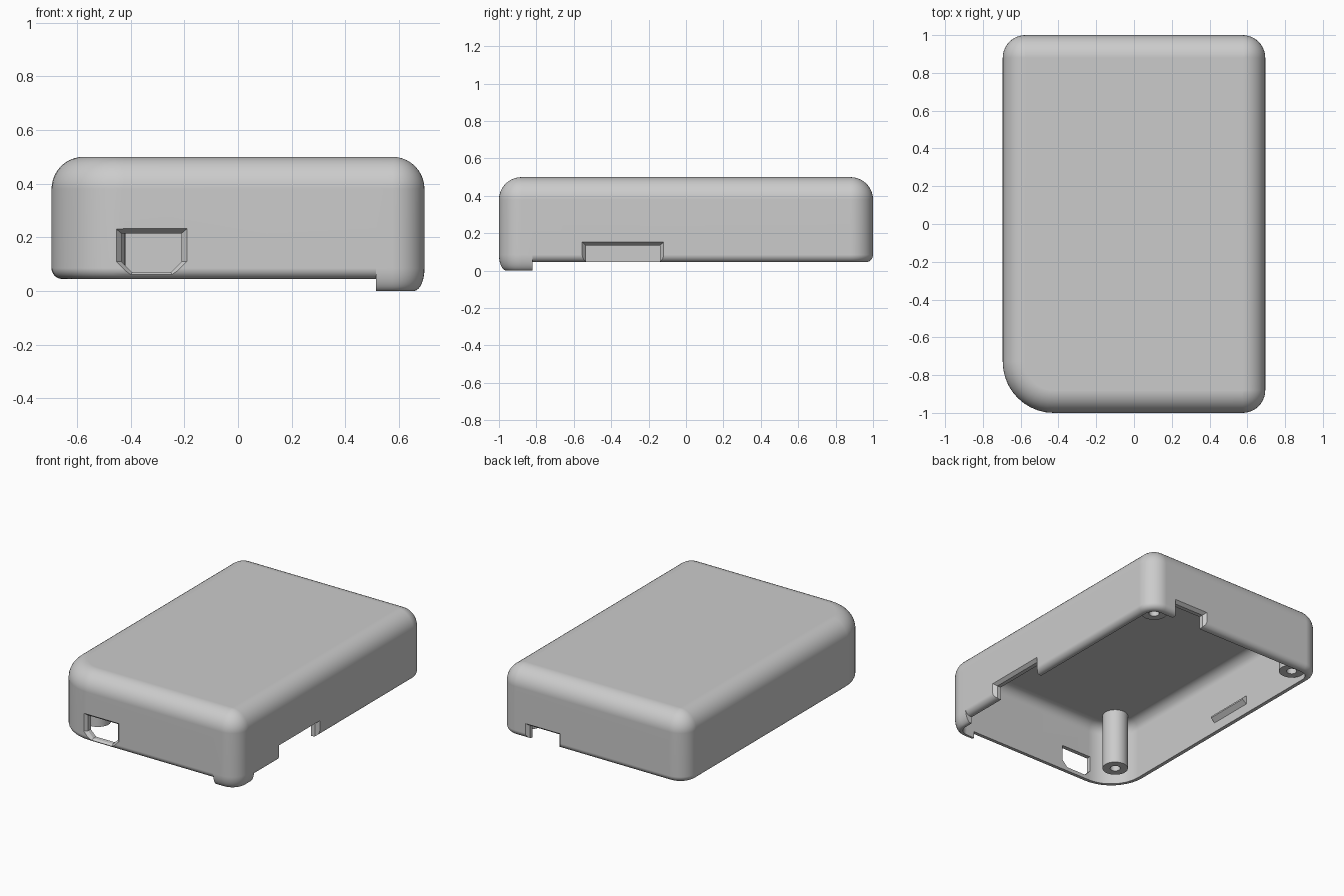
import bpy, bmesh, math
from mathutils import Vector

W, L, TOP, BASE = 0.695, 1.0, 0.5, 0.045   # half width, half length, heights
WALL, R = 0.05, 0.12                       # wall thickness, edge radius
SEG = 10

if "Cube" in bpy.data.objects:
    bpy.data.objects.remove(bpy.data.objects["Cube"])

grey = bpy.data.materials.new("light grey plastic")
grey.use_nodes = True
COLOUR = (0.6, 0.6, 0.6, 1)
grey.diffuse_color = COLOUR
grey.node_tree.nodes["Principled BSDF"].inputs["Base Color"].default_value = COLOUR


def finish(bm, name):
    """Turn a bmesh into a grey object."""
    bmesh.ops.remove_doubles(bm, verts=bm.verts, dist=1e-5)
    bmesh.ops.recalc_face_normals(bm, faces=bm.faces)
    mesh = bpy.data.meshes.new(name)
    bm.to_mesh(mesh)
    bm.free()
    mesh.materials.append(grey)
    ob = bpy.data.objects.new(name, mesh)
    bpy.context.collection.objects.link(ob)
    return ob


def smooth(ob):
    bpy.ops.object.select_all(action="DESELECT")
    ob.select_set(True)
    bpy.context.view_layer.objects.active = ob
    bpy.ops.object.shade_smooth_by_angle(angle=math.radians(32))


def loft(rings, name):
    """Skin a stack of equal-length rings and cap both ends."""
    bm = bmesh.new()
    rows = [[bm.verts.new(p) for p in ring] for ring in rings]
    n = len(rows[0])
    for a, b in zip(rows, rows[1:]):
        for i in range(n):
            j = (i + 1) % n
            bm.faces.new((a[i], a[j], b[j], b[i]))
    bm.faces.new(rows[0])
    bm.faces.new(rows[-1])
    return finish(bm, name)


# Outline of the case: one big corner, and one corner with a lowered lip
def outline(d):
    """Points (x, y, in_lip) of the outline moved inward by d."""
    pts = [(0.515, d - L, False)]
    for k, (sx, sy, r) in enumerate([(1, -1, R), (1, 1, R), (-1, 1, R), (-1, -1, 0.27)]):
        if k == 0:
            pts.append((0.515, d - L, True))
        for i in range(SEG + 1):
            a = math.radians(90 * (k - 1 + i / SEG))
            pts.append((sx * (W - r) + (r - d) * math.cos(a),
                        sy * (L - r) + (r - d) * math.sin(a), k == 0))
        if k == 0:
            pts += [(W - d, -0.82, True), (W - d, -0.82, False)]
    return pts


def ring(d, z, z_lip=None):
    return [(x, y, z if z_lip is None or not lip else z_lip) for x, y, lip in outline(d)]


# Shell: over the outer edge, round the rim, and back up the inside
angles = [math.pi / 2 * i / SEG for i in range(SEG + 1)]
rings = [ring(R * (1 - math.sin(a)), TOP - R * (1 - math.cos(a))) for a in angles]
for a in angles:
    inset = 1 - math.cos(a)
    rings.append(ring(0.04 * inset, BASE + 0.04 * (1 - math.sin(a)), 0.085 * (1 - math.sin(a))))
rings.append(ring(WALL, BASE, 0))
r_in = R - WALL
for a in angles:
    rings.append(ring(WALL + r_in * (1 - math.cos(a)), TOP - 0.04 - r_in * (1 - math.sin(a))))
case = loft(rings, "case_shell")


# Port openings with chamfered outer edges
def cut_opening(wide, narrow, place, name):
    """Cut a hole from a wide outer and narrow inner outline; place maps (u, z, depth)."""
    sections = [(wide, -0.02), (wide, 0), (narrow, 0.022), (narrow, 0.12)]
    cutter = loft([[place(u, z, d) for u, z in shape] for shape, d in sections], name)
    cutter.hide_render = True
    mod = case.modifiers.new(name, "BOOLEAN")
    mod.operation, mod.solver, mod.object = "DIFFERENCE", "EXACT", cutter
    bpy.context.view_layer.objects.active = case
    bpy.ops.object.modifier_apply(modifier=mod.name)
    bpy.data.objects.remove(cutter)


def plug(u0, u1, z0, z1, c):
    """Rectangle with its two lower corners cut off."""
    return [(u0, z1), (u1, z1), (u1, z0 + c), (u1 - c, z0), (u0 + c, z0), (u0, z0 + c)]


def notch(u0, u1, top):
    return [(u0, top), (u1, top), (u1, -0.1), (u0, -0.1)]


cut_opening(plug(-0.455, -0.19, 0.055, 0.232, 0.055), plug(-0.435, -0.21, 0.07, 0.215, 0.04),
            lambda u, z, d: (u, d - L, z), "front_port_cutter")
cut_opening(notch(-0.555, -0.12, 0.152), notch(-0.535, -0.14, 0.135),
            lambda u, z, d: (W - d, u, z), "side_notch_cutter")
cut_opening(notch(0.24, 0.5, 0.15), notch(0.26, 0.48, 0.133),
            lambda u, z, d: (u, L - d, z), "back_notch_cutter")
smooth(case)
case.modifiers.new("even_shading", "WEIGHTED_NORMAL").keep_sharp = True

# Screw posts hanging from the roof
for name, x, y in [("back_left_post", 0.565, 0.87), ("back_right_post", -0.565, 0.87),
                   ("front_right_post", -0.5, -0.78)]:
    bm = bmesh.new()
    profile = [(0.08, 0.47), (0.08, 0.08), (0.032, 0.08), (0.032, 0.3), (0, 0.3)]
    verts = [bm.verts.new((x + r, y, z)) for r, z in profile]
    edges = [bm.edges.new(pair) for pair in zip(verts, verts[1:])]
    bmesh.ops.spin(bm, geom=verts + edges, cent=Vector((x, y, 0)), axis=(0, 0, 1),
                   angle=math.tau, steps=32)
    smooth(finish(bm, name))

# Snap ridges inside the long walls
for side, name in [(1, "left_snap_ridge"), (-1, "right_snap_ridge")]:
    face = W - WALL
    section = [(face + 0.01, 0.11), (face, 0.11), (face - 0.03, 0.135),
               (face - 0.03, 0.145), (face, 0.17), (face + 0.01, 0.17)]
    loft([[(side * x, y, z) for x, z in section] for y in (0.02, 0.33)], name)
